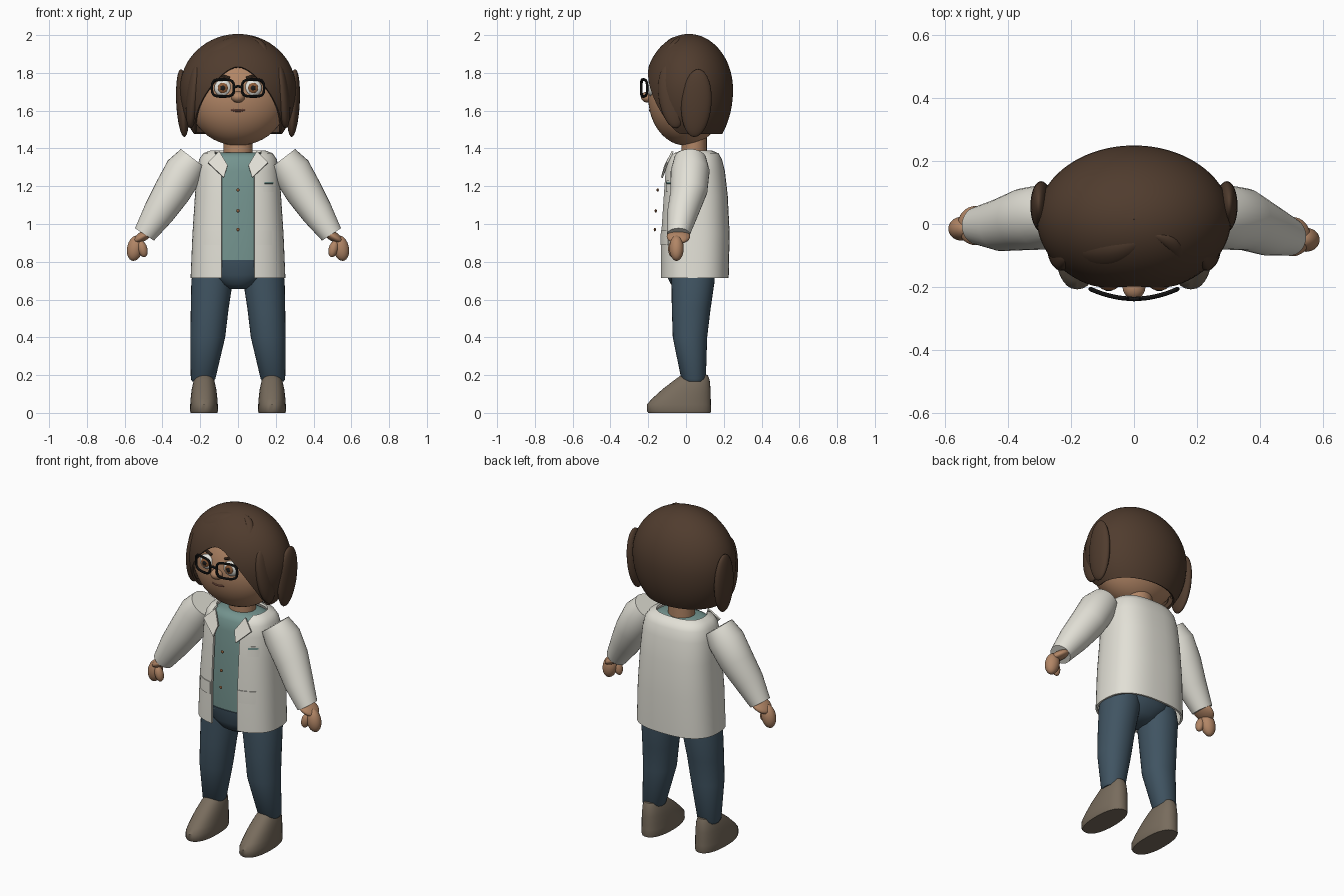
import bpy, bmesh, math
from mathutils import Vector

if "Cube" in bpy.data.objects:
    bpy.data.objects.remove(bpy.data.objects["Cube"])

def mat(name, r, g, b):
    m = bpy.data.materials.new(name)
    m.diffuse_color = [((c / 255 + .055) / 1.055) ** 2.4 for c in (r, g, b)] + [1]
    m.use_nodes = True
    m.node_tree.nodes["Principled BSDF"].inputs["Base Color"].default_value = m.diffuse_color
    return m

SKIN = mat("skin", 178, 134, 102)
HAIR = mat("brown hair", 80, 60, 46)
COAT = mat("off white cloth", 226, 224, 214)
SHIRT = mat("teal cloth", 116, 148, 143)
PANTS = mat("navy denim", 64, 84, 98)
SHOE = mat("taupe leather", 120, 108, 93)
BLACK = mat("black frame", 28, 28, 28)
WHITE = mat("eye white", 226, 226, 220)
IRIS = mat("warm brown", 140, 90, 55)
LIP = mat("lip brown", 140, 92, 76)

def finish(o, m, thick=0, angle=40):
    o.data.materials.append(m)
    bpy.ops.object.select_all(action='DESELECT')
    o.select_set(True)
    bpy.context.view_layer.objects.active = o
    if thick:
        mod = o.modifiers.new("thickness", 'SOLIDIFY')
        mod.thickness, mod.offset = thick, 0
        bpy.ops.object.modifier_apply(modifier=mod.name)
    bpy.ops.object.shade_smooth_by_angle(angle=math.radians(angle))
    return o

def loft(name, rings, m, closed=True, caps=True, thick=0):
    bm = bmesh.new()
    vs = [[bm.verts.new(p) for p in r] for r in rings]
    n = len(rings[0])
    for a, b in zip(vs, vs[1:]):
        for i in range(n if closed else n - 1):
            j = (i + 1) % n
            bm.faces.new((a[i], a[j], b[j], b[i]))
    if caps:
        bm.faces.new(vs[0])
        bm.faces.new(vs[-1])
    bmesh.ops.recalc_face_normals(bm, faces=bm.faces)
    me = bpy.data.meshes.new(name)
    bm.to_mesh(me)
    bm.free()
    o = bpy.data.objects.new(name, me)
    bpy.context.collection.objects.link(o)
    return finish(o, m, thick)

def ball(name, c, r, m, rot=(0, 0, 0), seg=32):
    bpy.ops.mesh.primitive_uv_sphere_add(segments=seg, ring_count=seg // 2, location=c, rotation=rot)
    o = bpy.context.object
    o.name, o.scale = name, r
    return finish(o, m)

def tube(name, pts, r, m, cyclic=False):
    cu = bpy.data.curves.new(name, 'CURVE')
    cu.dimensions, cu.bevel_depth, cu.bevel_resolution, cu.use_fill_caps = '3D', r, 2, True
    sp = cu.splines.new('POLY')
    sp.points.add(len(pts) - 1)
    for p, q in zip(sp.points, pts):
        p.co = (*q, 1)
    sp.use_cyclic_u = cyclic
    o = bpy.data.objects.new(name, cu)
    bpy.context.collection.objects.link(o)
    bpy.ops.object.select_all(action='DESELECT')
    o.select_set(True)
    bpy.context.view_layer.objects.active = o
    bpy.ops.object.convert(target='MESH')
    return finish(bpy.context.object, m)

# Rounded horizontal section; a gap leaves the front open
def section(z, rx, yf, yb, gap=0, e=2.6, cx=0, n=48):
    d = math.asin((gap / rx) ** (e / 2))
    out = []
    for i in range(n + 1 if gap else n):
        t = -math.pi / 2 + d + (2 * math.pi - 2 * d) * i / n
        c, s = math.cos(t), math.sin(t)
        out.append((cx + math.copysign(abs(c) ** (2 / e), c) * rx,
                    (yf + yb) / 2 + math.copysign(abs(s) ** (2 / e), s) * (yb - yf) / 2, z))
    return out

# Coat, shirt and pelvis
coat = [(.715, .245, -.13, .22, .085), (.95, .235, -.13, .225, .085), (1.15, .222, -.117, .215, .085),
        (1.28, .212, -.108, .2, .085), (1.34, .2, -.097, .185, .105), (1.37, .18, -.08, .168, .12),
        (1.383, .145, -.055, .135, .12)]
loft("coat", [section(*r) for r in coat], COAT, closed=False, caps=False, thick=.012)
loft("shirt", [section(*r) for r in [(.79, .2, -.108, .19), (.95, .2, -.11, .195), (1.15, .195, -.098, .185),
     (1.28, .185, -.088, .17), (1.34, .17, -.077, .155), (1.365, .15, -.06, .135), (1.378, .1, -.03, .1)]], SHIRT)
loft("pelvis", [section(*r, e=2.3) for r in [(.655, .05, -.04, .08), (.68, .1, -.08, .12), (.73, .17, -.105, .16),
     (.81, .2, -.114, .18)]], PANTS)

def coat_y(x, z):
    for a, b in zip(coat, coat[1:]):
        if a[0] <= z <= b[0]:
            t = (z - a[0]) / (b[0] - a[0])
            rx, yf, yb = (a[k] + (b[k] - a[k]) * t for k in (1, 2, 3))
            return (yf + yb) / 2 - (yb - yf) / 2 * (1 - (abs(x) / rx) ** 2.6) ** (1 / 2.6)

def plate(name, x0, x1, z0, z1, off, m):
    xs = [x0 + (x1 - x0) * i / 8 for i in range(9)]
    loft(name, [[(x, coat_y(x, z) - off, z) for x in xs] for z in (z0, (z0 + z1) / 2, z1)], m, False, False, .006)

# Pockets, lapels and buttons
plate("breast_pocket", .135, .19, 1.17, 1.23, .008, COAT)
plate("pocket_trim", .14, .185, 1.213, 1.223, .012, SHIRT)
for s, side in ((-1, "left"), (1, "right")):
    plate(side + "_hip_pocket", s * .095, s * .185, .89, .965, .008, COAT)
    loft(side + "_lapel", [[(s * .1, -.07, 1.385), (s * .16, -.1, 1.325)],
                           [(s * .055, -.11, 1.31), (s * .075, -.128, 1.245)]], COAT, False, False, .01)
for z, y in ((1.18, -.15), (1.07, -.16), (.97, -.165)):
    ball("button", (0, y, z), (.009, .006, .009), IRIS, seg=12)

# Limbs
for s, side in ((-1, "left"), (1, "right")):
    ye = -.04 if s > 0 else -.005
    path = [(.235, .022, 1.345, .085), (.285, .022, 1.28, .103), (.35, .015, 1.17, .098),
            (.42, .4 * ye, 1.06, .084), (.495, ye, .945, .06)]
    rings = []
    for i, (x, y, z, r) in enumerate(path):
        a, b = path[max(i - 1, 0)], path[min(i + 1, 4)]
        d = Vector((b[0] - a[0], 0, b[2] - a[2])).normalized()
        u = Vector((-d.z, 0, d.x))
        rings.append([(s * (x + u.x * r * math.cos(t)), y + r * math.sin(t), z + u.z * r * math.cos(t))
                      for t in [2 * math.pi * k / 32 for k in range(32)]])
    loft(side + "_sleeve", rings, COAT)
    ball(side + "_wrist", (s * .503, ye, .935), (.064, .062, .026), SKIN, (0, s * math.radians(32), 0))
    ball(side + "_hand", (s * .545, ye - .01, .872), (.042, .038, .068), SKIN, (0, s * math.radians(-12), 0))
    ball(side + "_thumb", (s * .505, ye - .03, .868), (.025, .025, .045), SKIN, (0, s * math.radians(15), 0))
    loft(side + "_leg", [section(z, r, f, b, e=2.1, cx=s * c, n=32) for z, c, r, f, b in
         [(.165, .187, .055, -.01, .095), (.18, .185, .065, -.025, .105), (.4, .16, .092, -.07, .112),
          (.55, .15, .1, -.075, .13), (.7, .137, .11, -.077, .152), (.76, .13, .105, -.075, .15)]], PANTS)
    loft(side + "_shoe", [section(z, r, f, b, e=2.3, cx=s * .18, n=32) for z, r, f, b in
         [(0, .07, -.2, .13), (.01, .074, -.207, .133), (.045, .073, -.207, .132), (.075, .071, -.18, .131),
          (.125, .065, -.125, .13), (.175, .054, -.06, .125), (.2, .042, -.025, .115), (.207, .025, 0, .09)]], SHOE)

# Neck and head
loft("neck", [section(z, .077, -.025, .11, e=2) for z in (1.34, 1.47)], SKIN)
ball("head", (0, 0, 1.67), (.265, .2, .255), SKIN, seg=48)

# Hair cap: lower edge rises over the face
HX, HY, HZ, CY, CZ = .302, .228, .29, .015, 1.71
cols = []
for i in range(96):
    p = 2 * math.pi * i / 96
    f = min(min(p, 2 * math.pi - p) / math.radians(78), 1)
    edge = 1.83 - .35 * f * f * (3 - 2 * f)
    c = (edge - CZ) / (HZ if edge > CZ else .35)
    end = math.acos(c)
    col = []
    for k in range(25):
        th = max(end * k / 24, .002)
        rz = HZ if th < math.pi / 2 else .35
        col.append((HX * math.sin(th) * math.sin(p), CY - HY * math.sin(th) * math.cos(p), CZ + rz * math.cos(th)))
    cols.append(col)
loft("hair_cap", [list(r) for r in zip(*cols)], HAIR, caps=False, thick=.012)

# Swept fringe leaves lying on the hair
def leaf(name, a, b, bend, w):
    rings = []
    for k in range(17):
        t = .01 + .98 * k / 16
        s = math.sin(math.pi * t)
        d = Vector((b[0] - a[0], b[1] - a[1])).normalized()
        n = Vector((-d.y, d.x))
        c = Vector(a).lerp(Vector(b), t) + n * bend * s
        ring = []
        for j in range(12):
            q = 2 * math.pi * j / 12
            p = c + n * w * s * math.cos(q)
            h = max(0, 1 - (p.x / HX) ** 2 - ((p.y - CY) / HY) ** 2)
            ring.append((p.x, p.y, CZ + HZ * math.sqrt(h) + .014 * s * math.sin(q)))
        rings.append(ring)
    loft(name, rings, HAIR)
leaf("fringe_sweep", (-.235, -.085), (.05, -.04), -.04, .035)
leaf("fringe_tuft", (.04, -.03), (.165, -.145), .03, .022)

# Side locks
for s, side in ((-1, "left"), (1, "right")):
    ball(side + "_side_lock", (s * .293, .055, 1.64), (.034, .08, .18), HAIR, (math.radians(-4), s * math.radians(3), 0))
    ball(side + "_front_lock", (s * .235, -.075, 1.675), (.038, .07, .17), HAIR, (math.radians(8), s * math.radians(-6), 0))

# Face
def lens_y(x):
    return -.237 + .032 * (x / .14) ** 2

for s, side in ((-1, "left"), (1, "right")):
    x = s * .08
    ball(side + "_eye", (x, -.182, 1.72), (.046, .024, .044), WHITE)
    ball(side + "_iris", (x, -.2, 1.72), (.027, .01, .027), IRIS)
    ball(side + "_pupil", (x, -.207, 1.72), (.014, .006, .014), BLACK, seg=16)
    tube(side + "_brow", [(s * a, y, z) for a, y, z in ((.045, -.19, 1.772), (.085, -.183, 1.785), (.125, -.168, 1.775))],
         .008, HAIR)
    rim = []
    for k in range(40):
        t = 2 * math.pi * k / 40
        c, q = math.cos(t), math.sin(t)
        px = x + math.copysign(abs(c) ** .6, c) * .058
        rim.append((px, lens_y(px), 1.72 + math.copysign(abs(q) ** .6, q) * .045))
    tube(side + "_glasses_rim", rim, .007, BLACK, True)
tube("glasses_bridge", [(-.024, -.236, 1.722), (0, -.238, 1.73), (.024, -.236, 1.722)], .007, BLACK)
ball("nose", (0, -.2, 1.672), (.036, .038, .03), SKIN)
tube("mouth", [(-.038, -.188, 1.606), (-.015, -.191, 1.6), (.015, -.191, 1.6), (.038, -.188, 1.606)], .006, LIP)
